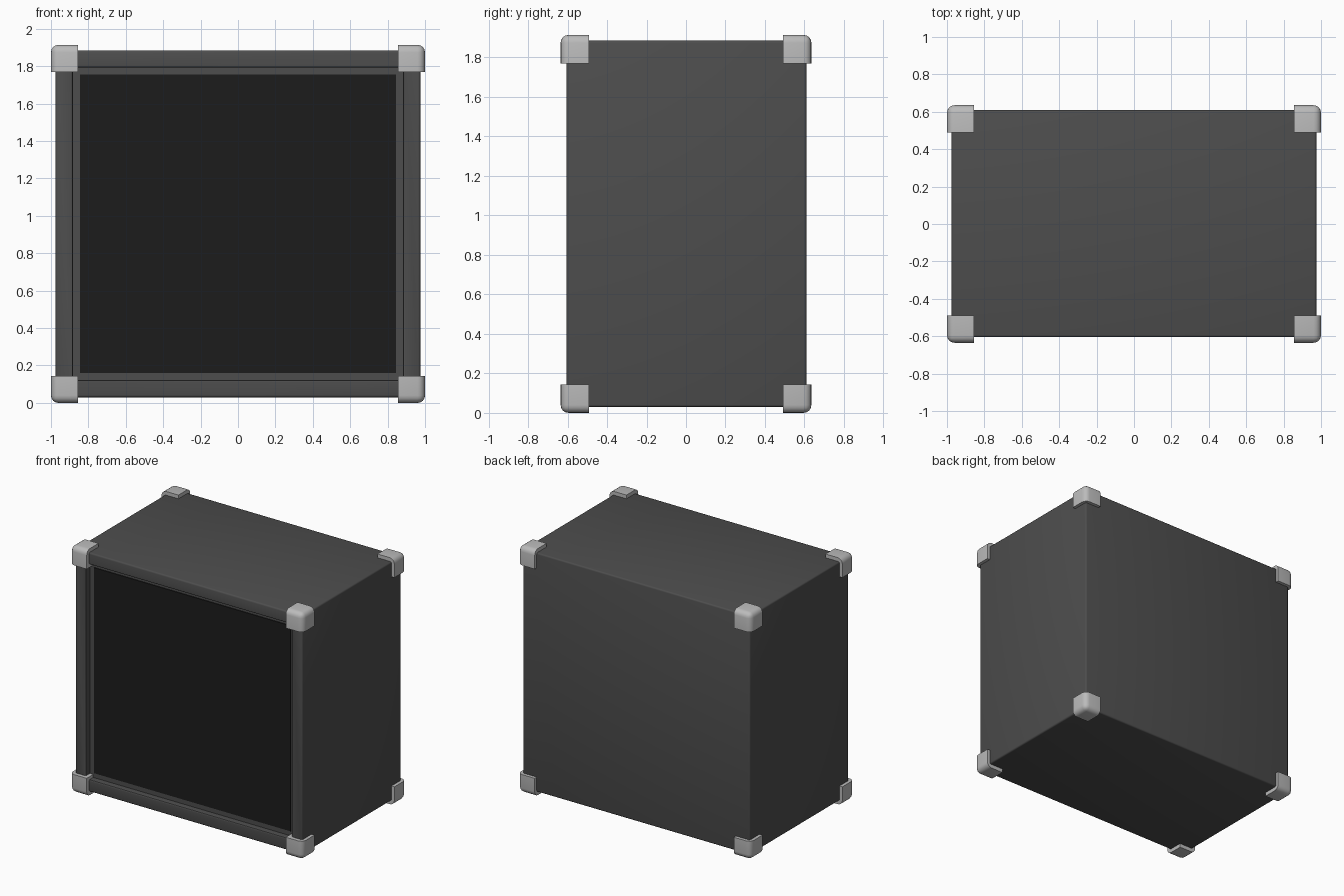
import bpy, bmesh
from mathutils import Vector

if "Cube" in bpy.data.objects:
    bpy.data.objects.remove(bpy.data.objects["Cube"])


def material(name, v):
    m = bpy.data.materials.new(name)
    m.diffuse_color = (v, v, v, 1)
    m.use_nodes = True
    m.node_tree.nodes["Principled BSDF"].inputs["Base Color"].default_value = m.diffuse_color
    return m


def make_object(name, bm, mat):
    bmesh.ops.recalc_face_normals(bm, faces=bm.faces)
    me = bpy.data.meshes.new(name)
    bm.to_mesh(me)
    bm.free()
    me.materials.append(mat)
    ob = bpy.data.objects.new(name, me)
    bpy.context.collection.objects.link(ob)
    bpy.ops.object.select_all(action='DESELECT')
    ob.select_set(True)
    bpy.context.view_layer.objects.active = ob
    bpy.ops.object.shade_smooth_by_angle()
    return ob


def box(bm, lo, hi):
    lo, hi = Vector(lo), Vector(hi)
    verts = bmesh.ops.create_cube(bm, size=1)['verts']
    for v in verts:
        v.co = (lo + hi) / 2 + v.co * (hi - lo)
    return verts


dark = material("dark_covering", 0.075)
black = material("grille_cloth", 0.012)
grey = material("corner_metal", 0.5)

# Cabinet with a shallow recess in the front
bm = bmesh.new()
box(bm, (-0.975, -0.605, 0.03), (0.975, 0.61, 1.885))
outer_edges = list(bm.edges)
front = min(bm.faces, key=lambda f: f.calc_center_median().y)
bmesh.ops.inset_region(bm, faces=[front], thickness=0.13)
rim = list(front.edges)
new = bmesh.ops.extrude_discrete_faces(bm, faces=[front])['faces'][0]
for v in new.verts:
    v.co.y += 0.05
soft = [e for e in bm.edges if e in set(outer_edges) or e in set(rim)]
bmesh.ops.bevel(bm, geom=soft, offset=0.012, segments=3, profile=0.5, affect='EDGES')
make_object("cabinet", bm, dark)

# Grille cloth panel
bm = bmesh.new()
box(bm, (-0.845, -0.562, 0.16), (0.845, -0.54, 1.755))
make_object("grille", bm, black)

# Rounded protectors on the eight corners
centre = Vector((0, 0, 0.957))
bm = bmesh.new()
for sx in (-1, 1):
    for sy in (-1, 1):
        for sz in (-1, 1):
            s = Vector((sx, sy, sz))
            a = centre + s * Vector((0.855, 0.49, 0.812))
            b = centre + s * Vector((1.0, 0.635, 0.957))
            lo = [min(p, q) for p, q in zip(a, b)]
            hi = [max(p, q) for p, q in zip(a, b)]
            verts = box(bm, lo, hi)
            tip = min(verts, key=lambda v: (v.co - b).length)
            bmesh.ops.bevel(bm, geom=list(tip.link_edges), offset=0.04,
                            segments=4, profile=0.5, affect='EDGES')
make_object("corner_protectors", bm, grey)
